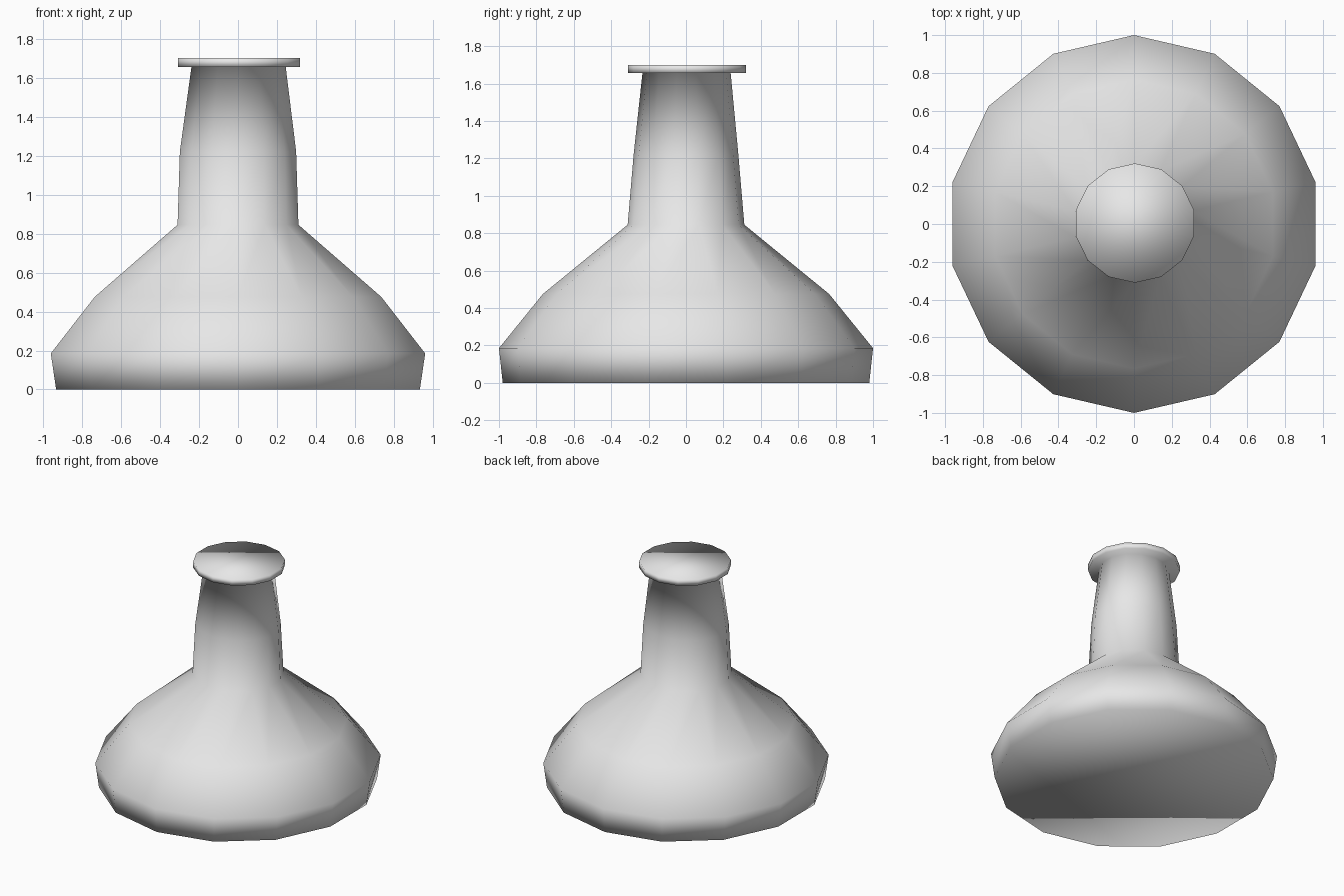
import bpy, bmesh
from math import sin, cos, pi

cube = bpy.data.objects.get("Cube")
if cube:
    bpy.data.objects.remove(cube, do_unlink=True)

SIDES = 14

# Material
grey = bpy.data.materials.new("plain grey")
grey.use_nodes = True
colour = (0.8, 0.8, 0.8, 1)
grey.diffuse_color = colour
grey.node_tree.nodes["Principled BSDF"].inputs["Base Color"].default_value = colour

# Rings from base to lip: x radius, y radius, height, x and y shift
rings = [
    (0.957, 0.98, 0.0, 0),       # base
    (0.985, 1.0, 0.185, 0),      # widest point
    (0.754, 0.765, 0.475, 0),    # shoulder
    (0.318, 0.312, 0.845, 0),    # neck bottom
    (0.306, 0.28, 1.22, 0),      # neck middle
    (0.248, 0.236, 1.655, 0.003),  # neck top
    (0.32, 0.316, 1.655, 0.005),   # lip underside
    (0.32, 0.316, 1.70, 0.005),    # lip top
]

bm = bmesh.new()
loops = []
for rx, ry, z, shift in rings:
    angles = [pi / 2 + 2 * pi * i / SIDES for i in range(SIDES)]
    loops.append([bm.verts.new((rx * cos(a) + shift, ry * sin(a) + shift, z)) for a in angles])

# Walls between the rings
for low, high in zip(loops, loops[1:]):
    for i in range(SIDES):
        j = (i + 1) % SIDES
        bm.faces.new((low[i], low[j], high[j], high[i]))

# Closed bottom and top
bm.faces.new(loops[0][::-1])
bm.faces.new(loops[-1])
for face in bm.faces:
    face.smooth = True

mesh = bpy.data.meshes.new("flask")
bm.to_mesh(mesh)
bm.free()
mesh.materials.append(grey)
bpy.context.collection.objects.link(bpy.data.objects.new("flask", mesh))
